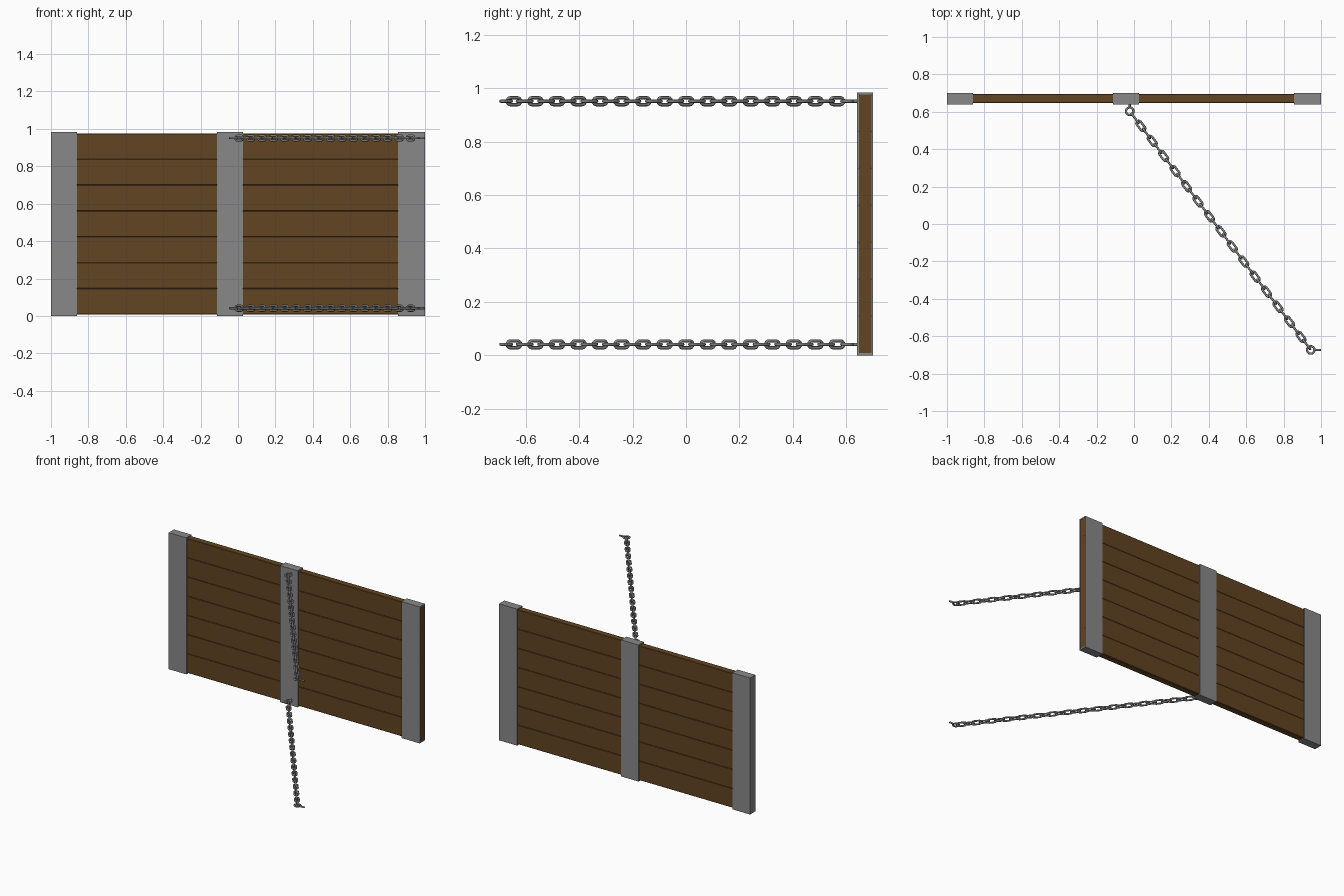
import bpy, bmesh, math
from mathutils import Vector, Matrix

if "Cube" in bpy.data.objects:
    bpy.data.objects.remove(bpy.data.objects["Cube"])

wood = bpy.data.materials.new("wood")
wood.diffuse_color = (0.12, 0.058, 0.016, 1)
wood.use_nodes = True
wood.node_tree.nodes["Principled BSDF"].inputs["Base Color"].default_value = wood.diffuse_color
metal = bpy.data.materials.new("metal")
metal.diffuse_color = (0.25, 0.25, 0.25, 1)
metal.use_nodes = True
metal.node_tree.nodes["Principled BSDF"].inputs["Base Color"].default_value = metal.diffuse_color


def box(name, lo, hi, mat, bevel=0):
    bm = bmesh.new()
    bmesh.ops.create_cube(bm, size=1)
    lo, hi = Vector(lo), Vector(hi)
    for v in bm.verts:
        v.co = (lo + hi) / 2 + v.co * (hi - lo)
    if bevel:
        # chamfer only the long edges, so neighbouring planks meet in a groove
        long_edges = [e for e in bm.edges if abs((e.verts[0].co - e.verts[1].co).x) > 0.1]
        bmesh.ops.bevel(bm, geom=long_edges, offset=bevel, segments=1, affect='EDGES')
    return finish(name, bm, mat)


def finish(name, bm, mat, smooth=False):
    me = bpy.data.meshes.new(name)
    for f in bm.faces:
        f.smooth = smooth
    bm.to_mesh(me)
    bm.free()
    ob = bpy.data.objects.new(name, me)
    me.materials.append(mat)
    bpy.context.collection.objects.link(ob)
    return ob


def loop_tube(bm, path, r, mat, sides=8):
    """Sweep a round wire along a closed path lying in local XY."""
    n = len(path)
    rings = []
    for i, p in enumerate(path):
        t = (path[(i + 1) % n] - path[i - 1]).normalized()
        side = Vector((t.y, -t.x, 0))
        rings.append([bm.verts.new(mat @ (p + side * r * math.cos(a) + Vector((0, 0, r * math.sin(a)))))
                      for a in (2 * math.pi * k / sides for k in range(sides))])
    for i in range(n):
        a, b = rings[i], rings[(i + 1) % n]
        for k in range(sides):
            m = (k + 1) % sides
            bm.faces.new((a[k], a[m], b[m], b[k]))


def oval(straight, radius, steps=6):
    """Stadium outline: two half circles joined by straight sides."""
    pts = []
    for s, start in ((1, -math.pi / 2), (-1, math.pi / 2)):
        for k in range(steps + 1):
            a = start + math.pi * k / steps
            pts.append(Vector((s * straight / 2 + radius * math.cos(a), radius * math.sin(a), 0)))
    return pts


# Horizontal planks
COUNT, Z0, Z1 = 7, 0.008, 0.976
for i in range(COUNT):
    h = (Z1 - Z0) / COUNT
    box(f"plank_{i + 1}", (-0.99, 0.648, Z0 + i * h), (0.999, 0.694, Z0 + (i + 1) * h), wood, 0.002)

# Metal bands: left and middle are solid, the right one is open at its end
box("left_band", (-1, 0.64, 0), (-0.86, 0.70, 0.983), metal)
box("middle_band", (-0.112, 0.64, 0), (0.028, 0.70, 0.983), metal)
box("right_band_front", (0.855, 0.64, 0), (1, 0.648, 0.983), metal)
box("right_band_back", (0.855, 0.694, 0), (1, 0.70, 0.983), metal)
box("right_band_top", (0.855, 0.648, Z1), (1, 0.694, 0.983), metal)
box("right_band_bottom", (0.855, 0.648, 0), (1, 0.694, Z0), metal)

# Chains with an eye bolt at each end
WIRE = 0.006
LINKS = 31
start, end = Vector((-0.023, 0.603, 0)), Vector((0.945, -0.673, 0))
run = end - start
heading = Matrix.Rotation(math.atan2(run.y, run.x), 4, 'Z')
link_path = oval(0.037, 0.013)
eye_path = [Vector((math.cos(a), math.sin(a), 0)) * 0.02
            for a in (2 * math.pi * k / 16 for k in range(16))]


def eye_bolt(name, centre, direction, length):
    bm = bmesh.new()
    loop_tube(bm, eye_path, WIRE, Matrix.Translation(centre))
    d = Vector(direction)
    mid = centre + d * (0.02 + length) / 2
    rot = d.to_track_quat('Z', 'Y').to_matrix().to_4x4()
    bmesh.ops.create_cone(bm, cap_ends=True, segments=8, radius1=WIRE, radius2=WIRE,
                          depth=length - 0.02, matrix=Matrix.Translation(mid) @ rot)
    finish(name, bm, metal, True)


for label, z in (("upper", 0.951), ("lower", 0.041)):
    up = Vector((0, 0, z))
    bm = bmesh.new()
    for i in range(LINKS):
        y = 0.565 - i * (0.565 + 0.644) / (LINKS - 1)
        pos = start + run * ((start.y - y) / (start.y - end.y)) + up
        roll = Matrix.Rotation(math.pi / 2 if i % 2 == 0 else 0, 4, 'X')
        loop_tube(bm, link_path, WIRE, Matrix.Translation(pos) @ heading @ roll)
    finish(label + "_chain", bm, metal, True)
    eye_bolt(label + "_panel_eye_bolt", start + up, (0, 1, 0), 0.042)
    eye_bolt(label + "_wall_eye_bolt", end + up, (1, 0, 0), 0.055)
